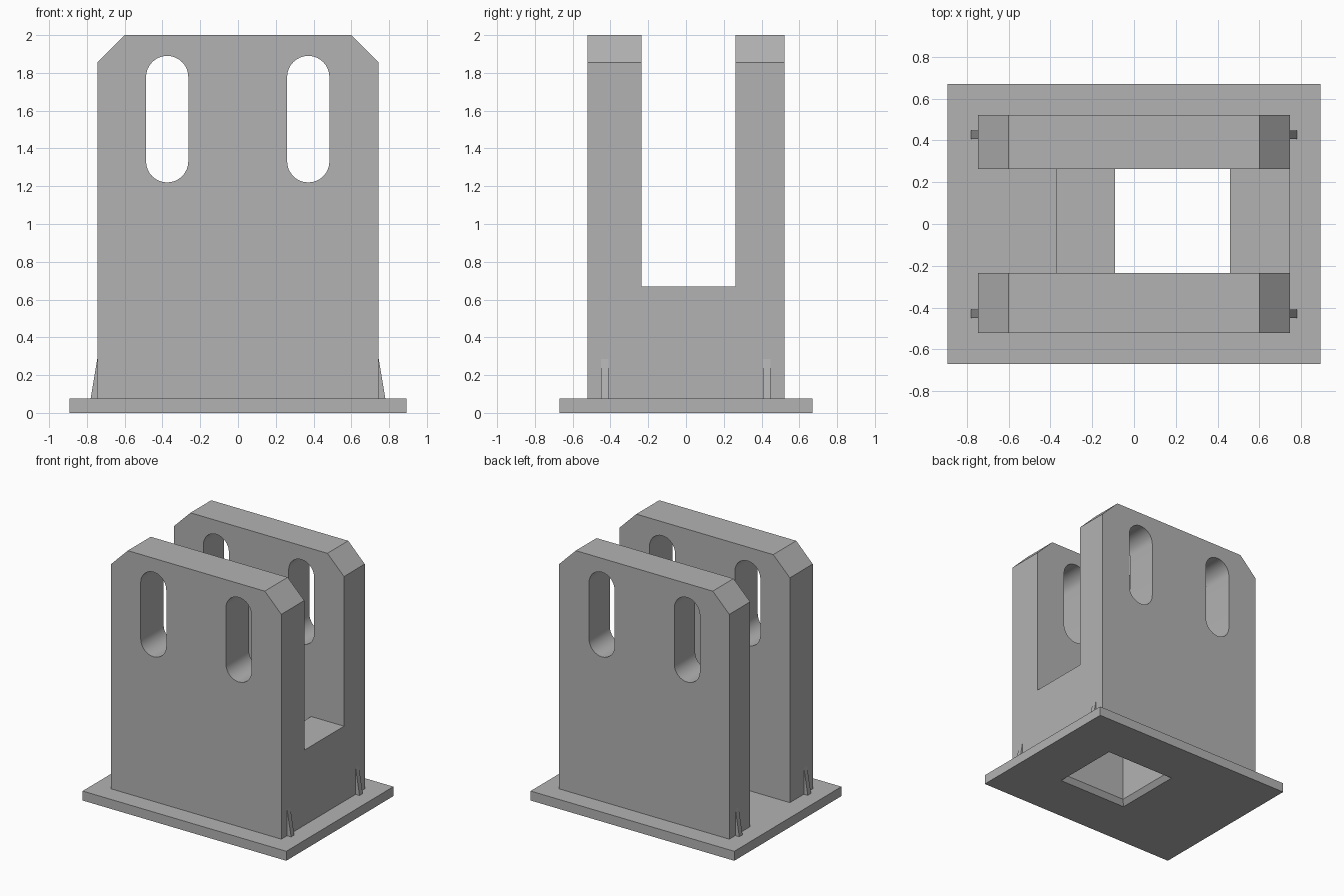
import bpy, bmesh, math
from mathutils import Vector

old = bpy.data.objects.get("Cube")
if old:
    bpy.data.objects.remove(old, do_unlink=True)

grey = bpy.data.materials.new("plain grey")
grey.use_nodes = True
colour = (0.45, 0.45, 0.45, 1)
grey.diffuse_color = colour
grey.node_tree.nodes["Principled BSDF"].inputs["Base Color"].default_value = colour


def prism(name, points, low, high, axis="Y", grow=0):
    """Extrude a profile along Y (points are x, z) or Z (points are x, y)."""
    bm = bmesh.new()
    place = (lambda a, b, d: (a, d, b)) if axis == "Y" else (lambda a, b, d: (a, b, d))
    face = bm.faces.new([bm.verts.new(place(a, b, low)) for a, b in points])
    ext = bmesh.ops.extrude_face_region(bm, geom=[face])
    top = [v for v in ext["geom"] if isinstance(v, bmesh.types.BMVert)]
    shift = Vector(place(0, 0, high - low))
    bmesh.ops.translate(bm, verts=top, vec=shift)
    # Optional flare of the starting end
    centre = sum((v.co for v in face.verts), Vector()) / len(points) if face.is_valid else None
    if grow and centre:
        for v in face.verts:
            v.co.x += math.copysign(grow, v.co.x - centre.x)
            v.co.y += math.copysign(grow, v.co.y - centre.y)
    bmesh.ops.recalc_face_normals(bm, faces=bm.faces)
    mesh = bpy.data.meshes.new(name)
    bm.to_mesh(mesh)
    bm.free()
    mesh.materials.append(grey)
    obj = bpy.data.objects.new(name, mesh)
    bpy.context.collection.objects.link(obj)
    return obj


def rect(x0, x1, y0, y1):
    return [(x0, y0), (x1, y0), (x1, y1), (x0, y1)]


def cut(target, cutter):
    """Subtract a cutter and discard it."""
    mod = target.modifiers.new("cut", "BOOLEAN")
    mod.operation = "DIFFERENCE"
    mod.solver = "EXACT"
    mod.object = cutter
    bpy.ops.object.select_all(action="DESELECT")
    bpy.context.view_layer.objects.active = target
    target.select_set(True)
    bpy.ops.object.modifier_apply(modifier=mod.name)
    bpy.data.objects.remove(cutter, do_unlink=True)


W, FLOOR, STEP, TOP = 0.745, 0.075, 0.67, 2.0
GAP = (-0.235, 0.262)
WELL = rect(-0.09, 0.458, *GAP)

# Base plate with a square opening, flared on the underside
plate = prism("base_plate", rect(-0.892, 0.892, -0.67, 0.67), 0, FLOOR, "Z")
cut(plate, prism("well_cutter", WELL, -0.1, 0.2, "Z"))
cut(plate, prism("flare_cutter", WELL, 0, 0.04, "Z", grow=0.03))

# Upright body with clipped upper corners
body = prism("bracket_body", [(-W, FLOOR), (W, FLOOR), (W, 1.855), (0.6, TOP),
                              (-0.6, TOP), (-W, 1.855)], -0.522, 0.522)

# Stepped channel between the two cheeks, and the well through the block
cut(body, prism("channel_cutter", [(-1, 0), (-0.37, 0), (-0.37, STEP), (1, STEP),
                                   (1, 2.2), (-1, 2.2)], *GAP))
cut(body, prism("well_cutter", WELL, -0.1, 0.8, "Z"))

# Rounded slots through both cheeks
R, LOW, HIGH, N = 0.112, 1.332, 1.778, 16
for x in (-0.375, 0.372):
    outline = []
    for start, z in ((0, HIGH), (math.pi, LOW)):
        for i in range(N + 1):
            a = start + math.pi * i / N
            outline.append((x + R * math.cos(a), z + R * math.sin(a)))
    cut(body, prism("slot_cutter", outline, -1, 1))

bpy.ops.object.select_all(action="DESELECT")
body.select_set(True)
bpy.context.view_layer.objects.active = body
bpy.ops.object.shade_smooth_by_angle(angle=math.radians(30))

# Small tapered ribs at the foot of each end
for side, sx in (("left", 1), ("right", -1)):
    for end, y in (("front", -0.43), ("back", 0.427)):
        prism(f"rib_{end}_{side}", [(sx * W, FLOOR), (sx * 0.78, FLOOR), (sx * W, 0.285)],
              y - 0.02, y + 0.02)
